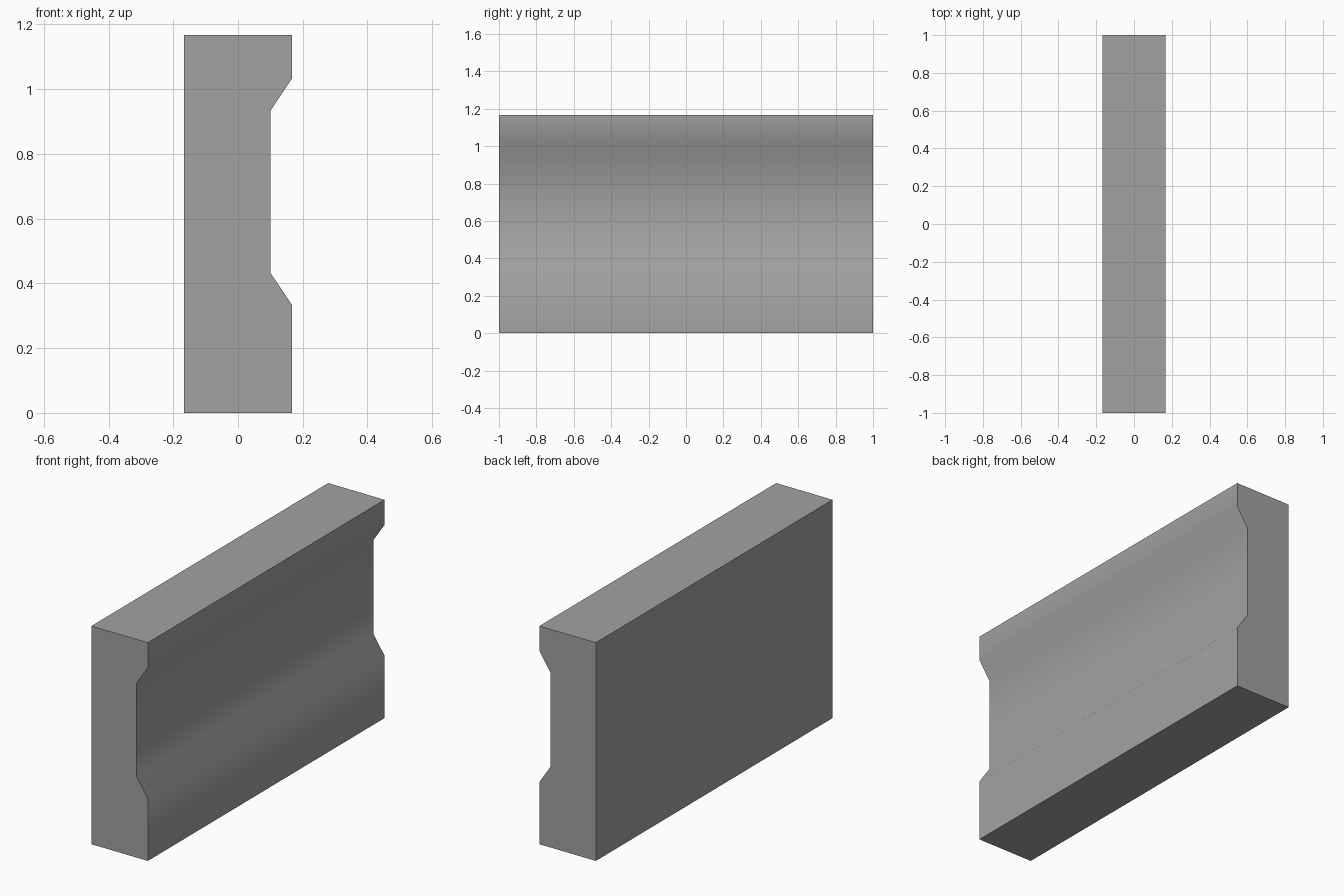
import bpy
import bmesh
import math

cube = bpy.data.objects.get("Cube")
if cube:
    bpy.data.objects.remove(cube, do_unlink=True)

# Plain grey finish
grey = bpy.data.materials.new("grey")
grey.use_nodes = True
colour = (0.36, 0.36, 0.36, 1)
grey.diffuse_color = colour
grey.node_tree.nodes["Principled BSDF"].inputs["Base Color"].default_value = colour

# Cross-section (x, z): flat back, shallow chamfered channel along the +x side
HALF_X, FLOOR_X, HALF_LENGTH, HEIGHT = 0.167, 0.1, 1.0, 1.167
profile = [(-HALF_X, 0), (HALF_X, 0), (HALF_X, 0.333), (FLOOR_X, 0.433),
           (FLOOR_X, 0.933), (HALF_X, 1.033), (HALF_X, HEIGHT), (-HALF_X, HEIGHT)]

# Extrude the section along y
bm = bmesh.new()
end = bm.faces.new([bm.verts.new((x, -HALF_LENGTH, z)) for x, z in profile])
result = bmesh.ops.extrude_face_region(bm, geom=[end], use_keep_orig=True)
moved = [v for v in result["geom"] if isinstance(v, bmesh.types.BMVert)]
bmesh.ops.translate(bm, verts=moved, vec=(0, 2 * HALF_LENGTH, 0))
bmesh.ops.recalc_face_normals(bm, faces=bm.faces[:])

mesh = bpy.data.meshes.new("grooved_panel")
bm.to_mesh(mesh)
bm.free()
mesh.materials.append(grey)
panel = bpy.data.objects.new("grooved_panel", mesh)
bpy.context.collection.objects.link(panel)

# Soft shading over the channel, sharp outer edges
bpy.ops.object.select_all(action="DESELECT")
panel.select_set(True)
bpy.context.view_layer.objects.active = panel
bpy.ops.object.shade_smooth_by_angle(angle=math.radians(40))
